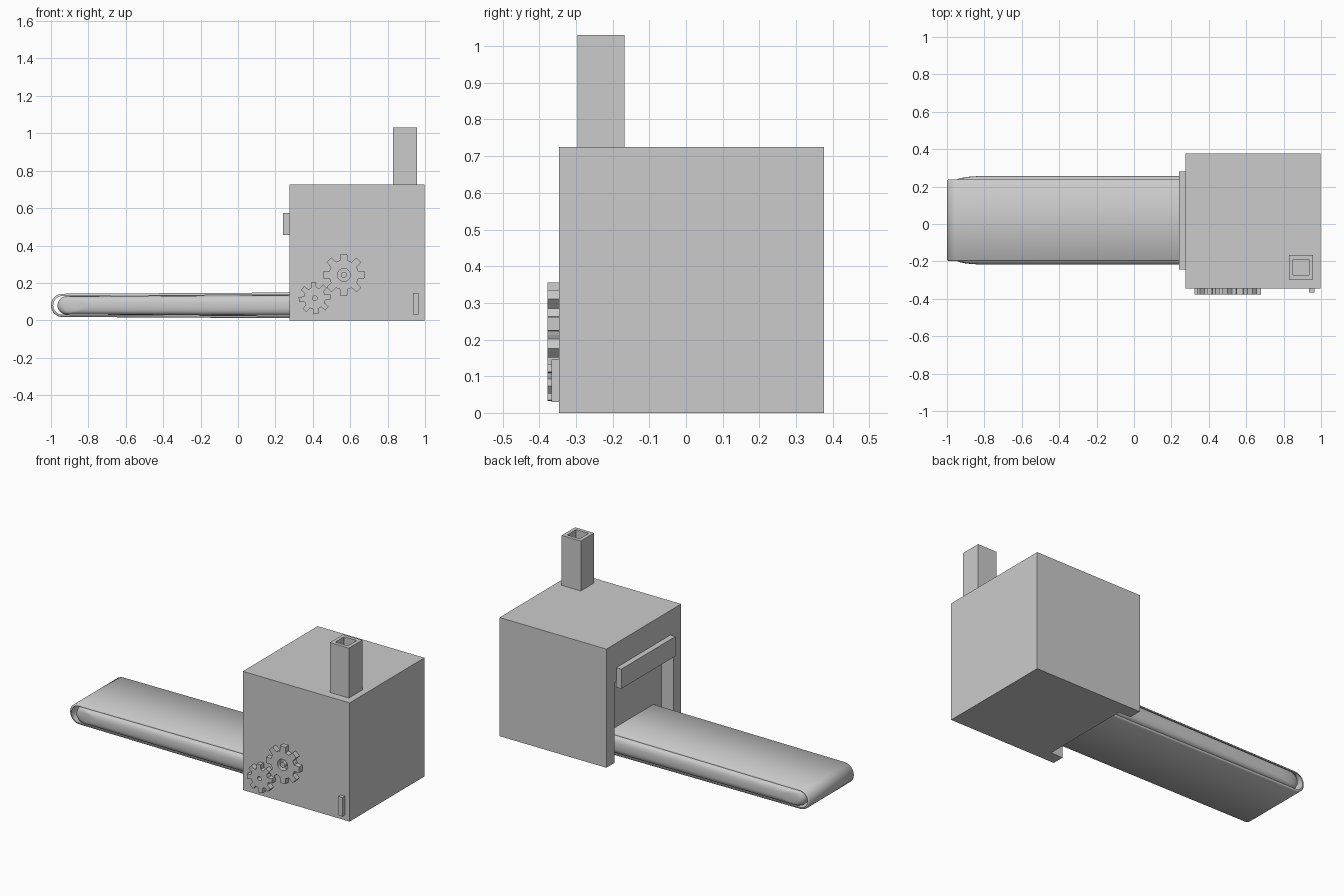
import bpy, bmesh, math
from mathutils import Vector

if "Cube" in bpy.data.objects:
    bpy.data.objects.remove(bpy.data.objects["Cube"])

grey = bpy.data.materials.new("plain_grey")
grey.diffuse_color = (0.6, 0.6, 0.6, 1)
grey.use_nodes = True
grey.node_tree.nodes["Principled BSDF"].inputs["Base Color"].default_value = grey.diffuse_color


def loft(name, rings, loop=False, smooth=None):
    """Skin equal-length rings; loop joins last to first, otherwise ends are capped."""
    bm = bmesh.new()
    vs = [[bm.verts.new(p) for p in ring] for ring in rings]
    n = len(vs[0])
    for a, b in zip(vs, vs[1:] + ([vs[0]] if loop else [])):
        for i in range(n):
            j = (i + 1) % n
            bm.faces.new((a[i], a[j], b[j], b[i]))
    if not loop:
        bm.faces.new(vs[0])
        bm.faces.new(vs[-1])
    bmesh.ops.recalc_face_normals(bm, faces=bm.faces[:])
    mesh = bpy.data.meshes.new(name)
    bm.to_mesh(mesh)
    bm.free()
    mesh.materials.append(grey)
    ob = bpy.data.objects.new(name, mesh)
    bpy.context.collection.objects.link(ob)
    bpy.ops.object.select_all(action='DESELECT')
    ob.select_set(True)
    bpy.context.view_layer.objects.active = ob
    if smooth:
        bpy.ops.object.shade_smooth_by_angle(angle=math.radians(smooth))
    return ob


def rect(x0, x1, y0, y1, z):
    return [(x0, y0, z), (x1, y0, z), (x1, y1, z), (x0, y1, z)]


def box(name, x0, x1, y0, y1, z0, z1):
    return loft(name, [rect(x0, x1, y0, y1, z0), rect(x0, x1, y0, y1, z1)])


# Machine housing with a doorway recess on its left face
cutter = box("doorway_cutter", 0.2, 0.355, -0.272, 0.298, -0.1, 0.49)
cutter.hide_render = True
housing = box("housing", 0.275, 0.997, -0.346, 0.376, 0, 0.725)
cut = housing.modifiers.new("doorway", 'BOOLEAN')
cut.operation = 'DIFFERENCE'
cut.solver = 'EXACT'
cut.object = cutter
bpy.ops.object.modifier_apply(modifier=cut.name)
bpy.data.objects.remove(cutter, do_unlink=True)

# Bar over the doorway and the small switch plate
box("doorway_bar", 0.241, 0.276, -0.243, 0.28, 0.455, 0.575)
box("switch_plate", 0.936, 0.964, -0.367, -0.345, 0.03, 0.146)

# Hollow square chimney
outer, inner = (0.828, 0.957, -0.296, -0.167), (0.85, 0.935, -0.274, -0.189)
loft("chimney", [rect(*outer, 0.724), rect(*outer, 1.03),
                 rect(*inner, 1.03), rect(*inner, 0.726)], loop=True)


# Gears on the front face
def gear(name, cx, cz, tip, root, hole, hub, turn=0.0, teeth=8):
    shape = [(-14, root), (-9, tip), (9, tip), (14, root), (22.5, root)]
    pts = [(math.radians(k * 360 / teeth + a + turn), r)
           for k in range(teeth) for a, r in shape]
    front, back = -0.378, -0.345

    def ring(y, radius=None):
        return [(cx + (radius or r) * math.cos(a), y, cz + (radius or r) * math.sin(a))
                for a, r in pts]
    loft(name, [ring(front), ring(back), ring(back, hole), ring(front, hole)], loop=True)
    if hub:
        loft(name + "_hub", [ring(front, hub), ring(back, hub)], smooth=30)


gear("large_gear", 0.566, 0.243, 0.114, 0.08, 0.034, 0.016)
gear("small_gear", 0.41, 0.118, 0.086, 0.058, 0.013, None, turn=5)


# Conveyor: side outline with a round nose, widening slightly to the right
def outline(y, nose, r_left, r_right, right=0.37, steps=20):
    cz, cx = 0.08, nose + r_left
    pts = [(right, y, cz + r_right)]
    for i in range(steps + 1):
        a = math.pi / 2 + math.pi * i / steps
        pts.append((cx + r_left * math.cos(a), y, cz + r_left * math.sin(a)))
    return pts + [(right, y, cz - r_right)]


# Belt: thin shell with softened edges
y0, y1, e, t = -0.198, 0.238, 0.006, 0.012
loft("belt", [outline(y0 + e, -1.0, 0.062, 0.069),
              outline(y1 - e, -1.0, 0.062, 0.069),
              outline(y1, -1.0 + e, 0.062 - e, 0.069 - e),
              outline(y1, -1.0 + t, 0.062 - t, 0.069 - t),
              outline(y0, -1.0 + t, 0.062 - t, 0.069 - t),
              outline(y0, -1.0 + e, 0.062 - e, 0.069 - e)], loop=True, smooth=50)

# Core: bulging body that shows along both sides of the belt
half = [(0.195, -0.965, 0.049, 0.056), (0.215, -0.955, 0.046, 0.053),
        (0.225, -0.93, 0.041, 0.047), (0.232, -0.89, 0.032, 0.037),
        (0.2365, -0.83, 0.016, 0.018)]
profile = [(-o, n, a, b) for o, n, a, b in reversed(half)] + half
loft("belt_core", [outline(0.02 + o, n, a, b) for o, n, a, b in profile], smooth=60)
